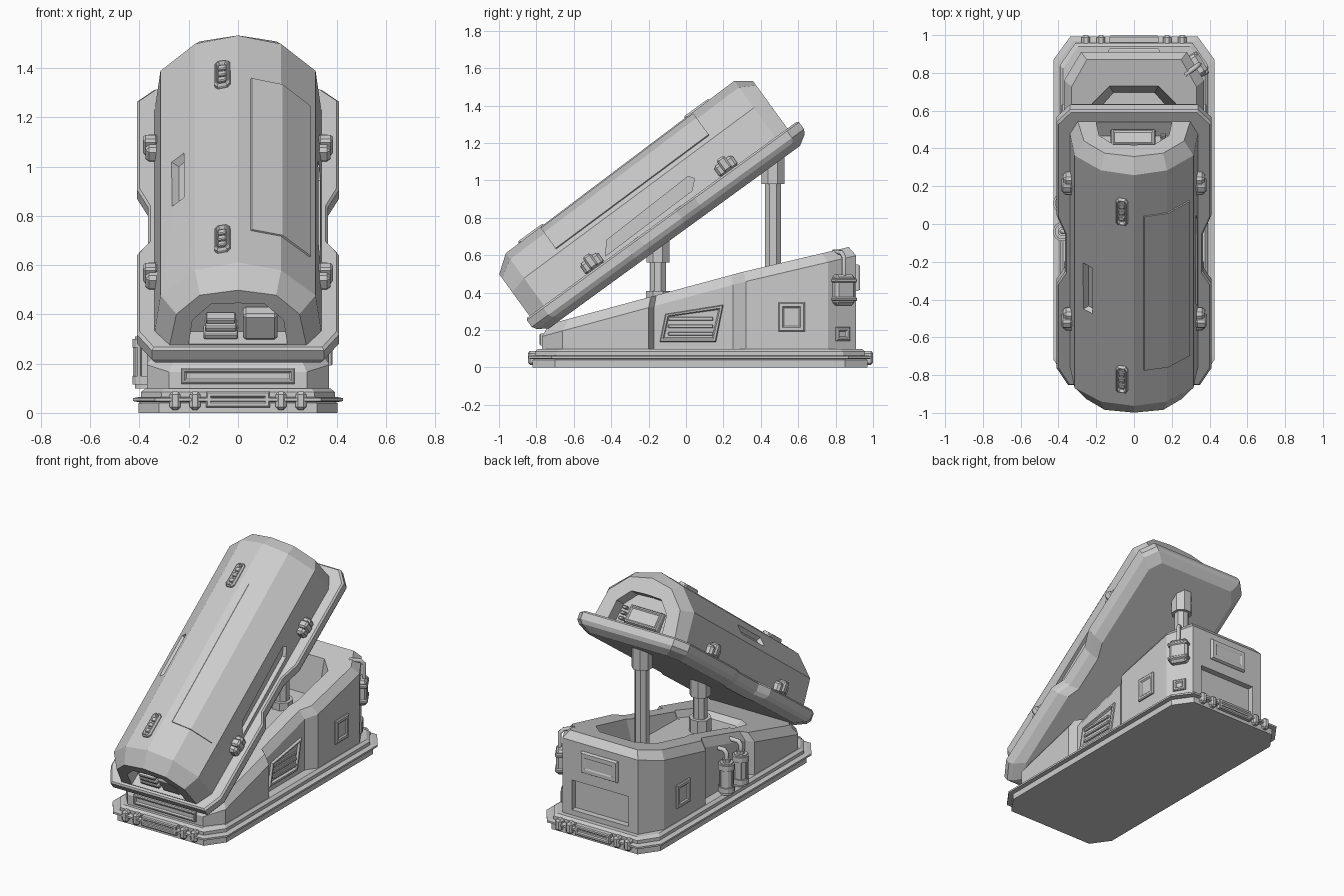
import bpy, bmesh, math
from mathutils import Matrix, Vector

if "Cube" in bpy.data.objects:
    bpy.data.objects.remove(bpy.data.objects["Cube"], do_unlink=True)

grey = bpy.data.materials.new("grey_metal")
grey.use_nodes = True
grey.diffuse_color = (0.6, 0.6, 0.6, 1)
grey.node_tree.nodes["Principled BSDF"].inputs["Base Color"].default_value = (0.6, 0.6, 0.6, 1)

WORLD = Matrix.Identity(4)
TILT = Matrix.Rotation(math.radians(36), 4, 'X')   # capsule frame: x, along, up


def finish(name, bm, matrix):
    bm.transform(matrix)
    bmesh.ops.recalc_face_normals(bm, faces=bm.faces)
    mesh = bpy.data.meshes.new(name)
    bm.to_mesh(mesh)
    bm.free()
    mesh.materials.append(grey)
    ob = bpy.data.objects.new(name, mesh)
    bpy.context.collection.objects.link(ob)
    return ob


def loft(name, rings, matrix=WORLD):
    """Skin equal-length rings and cap both ends."""
    bm = bmesh.new()
    rows = [[bm.verts.new(p) for p in ring] for ring in rings]
    n = len(rows[0])
    for a, b in zip(rows, rows[1:]):
        for i in range(n):
            j = (i + 1) % n
            bm.faces.new((a[i], a[j], b[j], b[i]))
    bm.faces.new(rows[0])
    bm.faces.new(rows[-1])
    return finish(name, bm, matrix)


def box(name, centre, size, matrix=WORLD, bevel=0.0):
    bm = bmesh.new()
    bmesh.ops.create_cube(bm, size=1)
    bmesh.ops.scale(bm, vec=size, verts=bm.verts)
    if bevel:
        bmesh.ops.bevel(bm, geom=list(bm.edges), offset=bevel, segments=1, affect='EDGES')
    return finish(name, bm, matrix @ Matrix.Translation(centre))


def prism(name, centre, radius, z0, z1, sides):
    bm = bmesh.new()
    bmesh.ops.create_cone(bm, cap_ends=True, segments=sides, radius1=radius,
                          radius2=radius, depth=z1 - z0)
    spin = Matrix.Rotation(math.pi / sides, 4, 'Z')
    return finish(name, bm, Matrix.Translation((*centre, (z0 + z1) / 2)) @ spin)


def basis(loc, normal, up=(0, 0, 1)):
    """Frame whose z points out of a surface and whose y points up it."""
    z = Vector(normal).normalized()
    x = Vector(up).cross(z).normalized()
    return Matrix.Translation(loc) @ Matrix((x, z.cross(x), z)).transposed().to_4x4()


def rect(w, h):
    return [(-w / 2, -h / 2), (w / 2, -h / 2), (w / 2, h / 2), (-w / 2, h / 2)]


def shrink(pts, d, centre=(0, 0)):
    hx = max(abs(x - centre[0]) for x, y in pts)
    hy = max(abs(y - centre[1]) for x, y in pts)
    return [(centre[0] + (x - centre[0]) * (1 - d / hx),
             centre[1] + (y - centre[1]) * (1 - d / hy)) for x, y in pts]


def framed(name, matrix, pts, height, border, sink):
    """Raised plate with a chamfered lip and a sunken centre."""
    layers = [(0, -0.02), (0, height * 0.6), (0.006, height),
              (border, height), (border + 0.008, height - sink)]
    return loft(name, [[(x, y, z) for x, y in shrink(pts, d)] for d, z in layers], matrix)


def cut(target, cutter):
    mod = target.modifiers.new("cut", 'BOOLEAN')
    mod.operation, mod.solver, mod.object = 'DIFFERENCE', 'EXACT', cutter
    bpy.context.view_layer.objects.active = target
    bpy.ops.object.modifier_apply(modifier=mod.name)
    bpy.data.objects.remove(cutter, do_unlink=True)


def mirror(half):
    return half + [(-x, y) for x, y in reversed(half) if x]


def pipe(name, pts, radius):
    curve = bpy.data.curves.new(name, 'CURVE')
    curve.dimensions, curve.bevel_depth, curve.bevel_resolution = '3D', radius, 1
    curve.use_fill_caps = True
    line = curve.splines.new('POLY')
    line.points.add(len(pts) - 1)
    for p, co in zip(line.points, pts):
        p.co = (*co, 1)
    curve.materials.append(grey)
    bpy.context.collection.objects.link(bpy.data.objects.new(name, curve))


# Base plinth with a surrounding rail
plan = mirror([(.32, -.82), (.405, -.70), (.405, .85), (.32, .97)])
mid = (0, .075)
loft("base_plinth", [[(x, y, z) for x, y in shrink(plan, d, mid)]
                     for d, z in ((0, 0), (0, .04), (.012, .045), (.012, .085), (.03, .1))])
loft("base_rail", [[(x, y, z) for x, y in shrink(plan, d, mid)]
                   for d, z in ((0, .044), (-.022, .048), (-.022, .06), (0, .064))])
for end, y in (("front", -.815), ("rear", .97)):
    s = -1 if y < 0 else 1
    for x in (-.255, -.175, .175, .255):
        box(end + "_clip", (x, y, .05), (.045, .06, .075), bevel=.012)
    framed(end + "_latch", basis((0, y + s * .012, .055), (0, s, 0)), rect(.26, .065), .015, .018, .01)

# Lower housing: waisted plan, sloping top, open well
def slope(y):
    return .51 + (y - .3) * (.27 if y < .3 else .235)


outer = mirror([(.28, -.77), (.37, -.66), (.37, -.2), (.32, -.17),
                (.32, .25), (.37, .32), (.37, .76), (.28, .91)])
lip = shrink(outer, .04, (0, .07))
well = mirror([(.12, -.42), (.2, -.36), (.22, -.2), (.2, -.16),
               (.2, .25), (.22, .32), (.22, .64), (.13, .73)])
floor = shrink(well, .035, (0, .155))
housing = loft("lower_housing", [
    [(x, y, .09) for x, y in outer],
    [(x, y, slope(y) - .055) for x, y in outer],
    [(x, y, slope(y)) for x, y in lip],
    [(x, y, slope(y)) for x, y in well],
    [(x, y, min(.36, slope(y) - .04)) for x, y in floor]])
cut(housing, box("recess_cutter", (0, .91, .235), (.42, .08, .2)))

# Housing panels
framed("front_plate", basis((0, -.77, .15), (0, -1, 0)), rect(.46, .065), .012, .012, .008)
framed("rear_panel", basis((0, .905, .48), (0, 1, 0)), rect(.27, .14), .025, .03, .004)
vent = [(-.16, -.1), (.14, -.1), (.18, .1), (-.13, .05)]
for s in (-1, 1):
    framed("side_window", basis((s * .37, .565, .27), (s, 0, 0)), rect(.14, .155), .014, .022, .008)
vent_at = basis((.32, .02, .235), (1, 0, 0))
framed("side_vent", vent_at, vent, .016, .018, .014)
for i in range(3):
    box("vent_slat", (.005, -.055 + i * .04, .008), (.24, .02, .014), vent_at, .004)

# Control unit on the rear left corner
corner = (.857, .514, 0)
unit = basis((.325, .835, .415), corner)
box("control_unit", (0, 0, .012), (.12, .165, .06), unit, .015)
for y in (-.05, .05):
    box("control_unit_band", (0, y, .02), (.135, .022, .055), unit, .006)
framed("corner_socket", basis((.325, .835, .18), corner), rect(.085, .075), .015, .016, .01)
pipe("control_pipe", [(.345, .845, .49), (.345, .845, .59), (.325, .83, .615), (.27, .79, .62)], .013)

# Gas canisters in the right waist
for y in (-.04, .11):
    c = (-.378, y)
    prism("canister", c, .042, .1, .31, 12)
    for z in (.115, .265):
        prism("canister_band", c, .052, z, z + .035, 12)
    prism("canister_neck", c, .025, .3, .33, 8)
    for k in range(6):
        turn = Matrix.Translation((*c, .2)) @ Matrix.Rotation(k * math.pi / 3, 4, 'Z')
        box("canister_rib", (.043, 0, 0), (.01, .014, .15), turn)
    pipe("canister_pipe", [(-.378, y, .32), (-.378, y, .365), (-.36, y, .385), (-.29, y, .385)], .016)

# Lifting columns
for name, y, z0, z1, top in (("rear", .465, .34, .98, 1.14), ("front", -.15, .25, .56, .68)):
    prism(name + "_column_foot", (0, y), .07, z0, .41, 8)
    prism(name + "_column", (0, y), .046, z0, z1 + .02, 8)
    prism(name + "_column_head", (0, y), .066, z1, top, 8)

# Capsule rim tray
rim = mirror([(.35, -.54), (.41, -.43), (.41, .12), (.365, .2),
              (.365, .45), (.41, .57), (.41, 1.18), (.34, 1.26)])
loft("capsule_rim", [[(x, u, v) for x, u in shrink(rim, d, (0, .36))]
                     for d, v in ((.07, .6), (.015, .635), (0, .66), (0, .705), (.01, .715))], TILT)


# Capsule hull with a niche in each end
def hull_point(x, v, u):
    return (x, u, .7 + (v - .7) * (1 - .046 * (1.11 - u)))


section = mirror([(.34, .7), (.315, .91), (.175, 1.045), (0, 1.088)])
nose = mirror([(.28, .7), (.25, .87), (.155, .965), (0, .99)])
tail = mirror([(.30, .7), (.265, .89), (.155, 1.0), (0, 1.03)])
arch = mirror([(.2, .72), (.185, .84), (.11, .92), (0, .925)])
hull = loft("capsule_hull",
            [[(x, u, v) for x, v in arch] for u in (-.43, -.515)]
            + [[(x, -.515, v) for x, v in nose]]
            + [[hull_point(x, v, u) for x, v in section] for u in (-.42, 1.11)]
            + [[(x, 1.19, v) for x, v in tail]]
            + [[(x, u, v) for x, v in arch] for u in (1.19, 1.1)], TILT)

# Recessed grips in the hull sides
slot = [(.0, .735), (.58, .745), (.63, .79), (.61, .82), (.06, .8)]
cut(hull, loft("slot_cutter", [[(x, u, v) for u, v in slot] for x in (.305, .4)], TILT))
grip = TILT @ basis((-.245, .28, .968), (-.7, 0, .72), (0, 1, 0))
cut(hull, loft("grip_cutter", [[(x, y, z) for x, y in shrink(rect(.085, .32), d)]
                               for d, z in ((.02, -.03), (0, .02))], grip))

# Viewing panel that follows the hull facets
strip = [(.05, 1.076), (.175, 1.045), (.29, .934)]
edge = [(x + g, v + g) for g, pts in ((.006, strip), (-.02, strip[::-1])) for x, v in pts]
loft("viewing_panel", [[hull_point(x, v, u) for x, v in edge] for u in (-.19, .83)], TILT)

# Roof handles
for u in (.86, -.25):
    v = hull_point(0, 1.07, u)[2]
    at = TILT @ basis((-.062, u, v), (-.2, 0, 1), (0, 1, 0))
    pts = [(-.02, -.085), (.02, -.085), (.032, -.07), (.032, .07),
           (.02, .085), (-.02, .085), (-.032, .07), (-.032, -.07)]
    framed("roof_handle", at, pts, .022, .01, .016)
    for y in (-.04, 0, .04):
        box("roof_handle_bar", (0, y, .012), (.036, .028, .014), at, .004)

# Side latches holding hull to rim
for s in (-1, 1):
    for u in (-.08, .805):
        box("side_latch", (s * .345, u, .745), (.06, .12, .07), TILT, .014)
        box("side_latch_hook", (s * .355, u, .76), (.06, .05, .08), TILT, .01)

# Equipment inside the end niches
box("nose_cabinet", (.09, -.46, .785), (.14, .07, .13), TILT, .012)
for i in range(3):
    box("nose_terminal", (-.07, -.46, .74 + i * .035), (.14 - i * .01, .07 - i * .01, .026), TILT, .005)
framed("tail_screen", TILT @ basis((-.005, 1.11, .785), (0, 1, .15)), rect(.24, .12), .035, .014, .006)
for i in range(3):
    box("tail_switch", (.155, 1.11, .75 + i * .035), (.03, .04, .02), TILT, .004)
